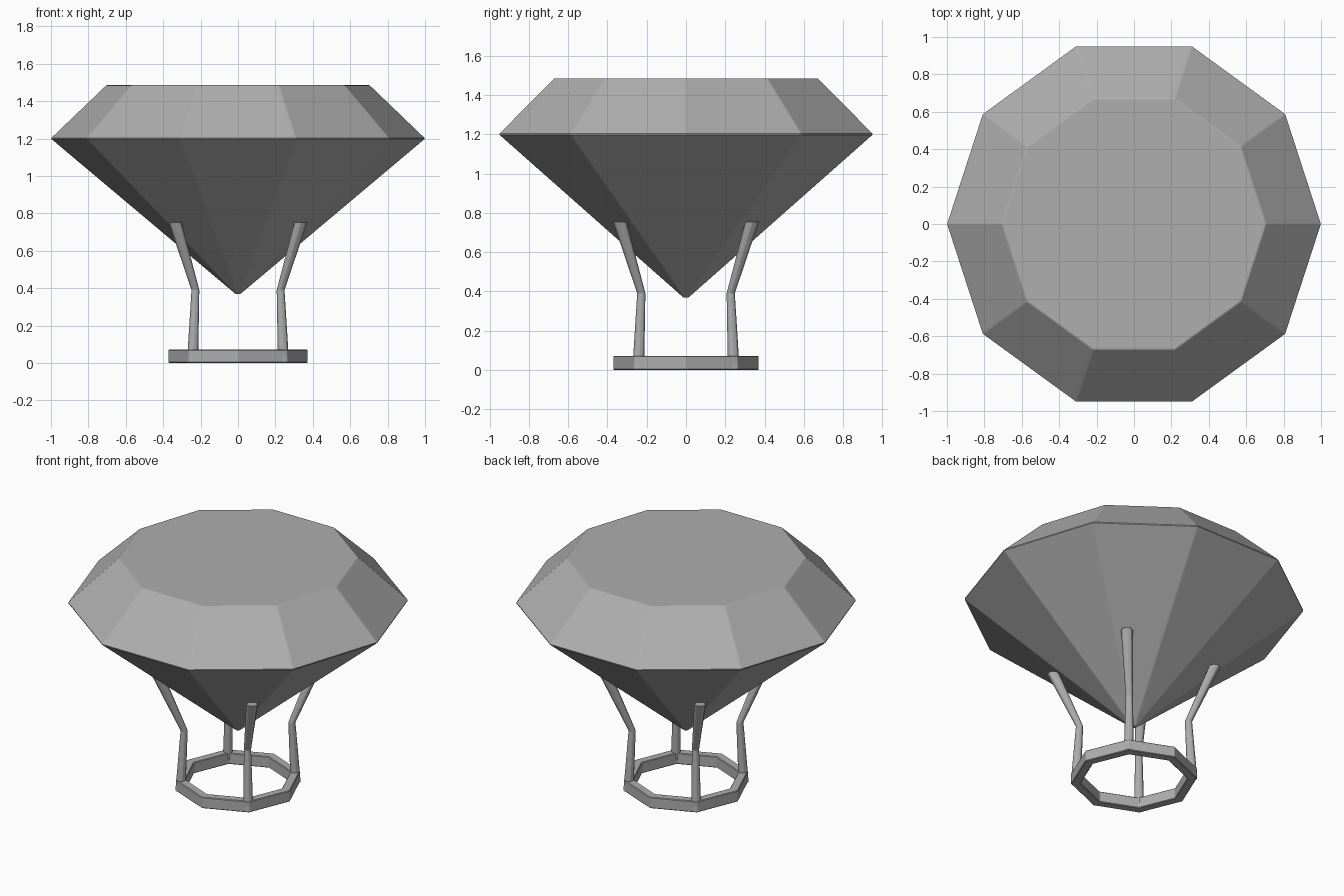
import bpy
import bmesh
from math import cos, sin, pi

cube = bpy.data.objects.get("Cube")
if cube:
    bpy.data.objects.remove(cube)

grey = bpy.data.materials.new("mid grey")
grey.use_nodes = True
colour = (0.425, 0.425, 0.425, 1)
grey.diffuse_color = colour
grey.node_tree.nodes["Principled BSDF"].inputs["Base Color"].default_value = colour


def section(bm, sides, radius, z, centre=(0, 0), turn=0):
    """Add a horizontal polygon of vertices."""
    return [bm.verts.new((centre[0] + radius * cos(turn + 2 * pi * i / sides),
                          centre[1] + radius * sin(turn + 2 * pi * i / sides), z))
            for i in range(sides)]


def bridge(bm, low, high):
    """Join two polygons with a band of quads."""
    n = len(low)
    for i in range(n):
        j = (i + 1) % n
        bm.faces.new((low[i], low[j], high[j], high[i]))


def finish(bm, name, bevel):
    """Make the object and soften its edges with a narrow bevel."""
    bmesh.ops.recalc_face_normals(bm, faces=bm.faces)
    mesh = bpy.data.meshes.new(name)
    bm.to_mesh(mesh)
    bm.free()
    mesh.materials.append(grey)
    obj = bpy.data.objects.new(name, mesh)
    bpy.context.collection.objects.link(obj)
    modifier = obj.modifiers.new("soft edges", "BEVEL")
    modifier.width = bevel
    modifier.segments = 1
    modifier.limit_method = "ANGLE"
    modifier.angle_limit = pi / 9


# Ten-sided gem: flat table, sloping crown, pointed base
bm = bmesh.new()
girdle = section(bm, 10, 1.002, 1.2)
table = section(bm, 10, 0.705, 1.485)
tip = bm.verts.new((0, 0, 0.357))
bridge(bm, girdle, table)
bm.faces.new(table)
for i in range(10):
    bm.faces.new((tip, girdle[(i + 1) % 10], girdle[i]))
finish(bm, "gem", 0.004)

# Octagonal base ring with a rectangular cross-section
bm = bmesh.new()
loops = [section(bm, 8, r, z) for r, z in
         ((0.372, 0), (0.372, 0.072), (0.315, 0.072), (0.315, 0))]
for k in range(4):
    bridge(bm, loops[k], loops[(k + 1) % 4])
finish(bm, "base_ring", 0.004)

# Four bent prongs, narrowest at the bend: (distance out, thickness, height)
prong_path = ((0.344, 0.031, 0.002), (0.322, 0.022, 0.39), (0.477, 0.036, 0.755))
for k, side in enumerate(("back_left", "back_right", "front_right", "front_left")):
    angle = pi / 4 + k * pi / 2
    bm = bmesh.new()
    loops = [section(bm, 8, r, z, (d * cos(angle), d * sin(angle)), angle)
             for d, r, z in prong_path]
    for low, high in zip(loops, loops[1:]):
        bridge(bm, low, high)
    bm.faces.new(loops[0])
    bm.faces.new(loops[-1])
    finish(bm, "prong_" + side, 0.003)
